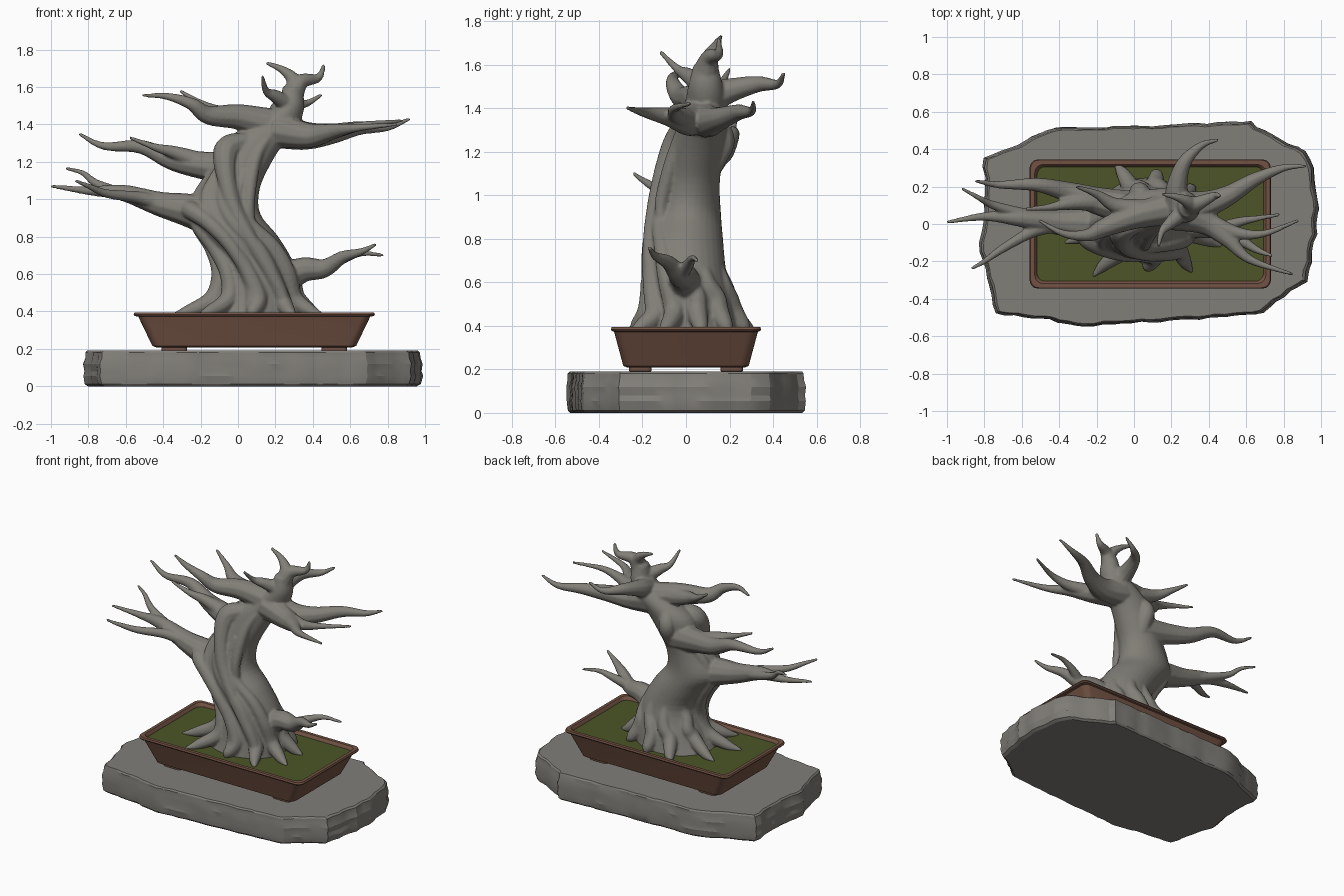
import bpy, bmesh, math, random
from mathutils import Vector

random.seed(4)
cube = bpy.data.objects.get("Cube")
if cube:
    bpy.data.objects.remove(cube, do_unlink=True)


def material(name, colour):
    mat = bpy.data.materials.new(name)
    mat.use_nodes = True
    mat.diffuse_color = (*colour, 1)
    bsdf = next(n for n in mat.node_tree.nodes if n.type == "BSDF_PRINCIPLED")
    bsdf.inputs["Base Color"].default_value = (*colour, 1)
    bsdf.inputs["Roughness"].default_value = 0.8
    return mat


bark = material("grey bark", (0.22, 0.21, 0.185))
stone = material("grey stone", (0.22, 0.21, 0.19))
clay = material("brown clay", (0.17, 0.085, 0.057))
moss = material("moss green", (0.072, 0.09, 0.02))


def loft(bm, rings):
    """Closed skin over a stack of equal-length rings."""
    loops = [[bm.verts.new(p) for p in ring] for ring in rings]
    n = len(loops[0])
    for a, b in zip(loops, loops[1:]):
        for i in range(n):
            j = (i + 1) % n
            bm.faces.new((a[i], a[j], b[j], b[i]))
    bm.faces.new(loops[0][::-1])
    bm.faces.new(loops[-1])


def finish(bm, name, mat, angle=35):
    bmesh.ops.recalc_face_normals(bm, faces=bm.faces)
    mesh = bpy.data.meshes.new(name)
    bm.to_mesh(mesh)
    bm.free()
    mesh.materials.append(mat)
    obj = bpy.data.objects.new(name, mesh)
    bpy.context.collection.objects.link(obj)
    bpy.ops.object.select_all(action="DESELECT")
    obj.select_set(True)
    bpy.context.view_layer.objects.active = obj
    bpy.ops.object.shade_smooth_by_angle(angle=math.radians(angle))
    return obj


def smooth_path(pts, steps=6):
    """Catmull-Rom through points of any dimension."""
    p = [2 * pts[0] - pts[1]] + pts + [2 * pts[-1] - pts[-2]]
    out = []
    for a, b, c, d in zip(p, p[1:], p[2:], p[3:]):
        for k in range(steps):
            t = k / steps
            out.append(0.5 * (2 * b + (c - a) * t + (2 * a - 5 * b + 4 * c - d) * t**2
                              + (3 * b - a - 3 * c + d) * t**3))
    return out + [pts[-1]]


def tube(bm, pts, sides=10):
    """Round tube through (x, y, z, radius) points."""
    path = smooth_path([Vector(p) for p in pts])
    side = None
    rings = []
    for i, p in enumerate(path):
        along = (path[min(i + 1, len(path) - 1)] - path[max(i - 1, 0)]).to_3d().normalized()
        side = along.orthogonal() if side is None else side - along * side.dot(along)
        side.normalize()
        up = along.cross(side)
        r = max(p.w, 0.007)
        rings.append([p.to_3d() + r * (side * math.cos(a) + up * math.sin(a))
                      for a in (math.tau * k / sides for k in range(sides))])
    loft(bm, rings)


def branch(bm, radius, *pts):
    """Limb with a thick base and a slender, slowly narrowing end."""
    last = len(pts) - 1
    tube(bm, [(*p, radius * (1 - i / last) ** 1.25 + 0.009) for i, p in enumerate(pts)])


# Stone slab: ragged outline with uneven, gently bulging sides
outline = [(-.81, .36), (-.63, .43), (-.42, .52), (0, .525), (.35, .54), (.63, .555), (.7, .5),
           (.92, .39), (.96, .3), (.995, .08), (.975, -.1), (.93, -.31), (.8, -.39), (.7, -.48),
           (.3, -.515), (-.27, -.55), (-.5, -.51), (-.74, -.48), (-.78, -.34), (-.835, -.1), (-.8, .1)]
edge = []
for a, b in zip(outline, outline[1:] + outline[:1]):
    a, b = Vector(a), Vector(b)
    parts = max(1, round((b - a).length / 0.05))
    edge += [a.lerp(b, k / parts) * random.uniform(0.988, 1.008) for k in range(parts)]
bm = bmesh.new()
layers = [(0, .968), (.012, .988), (.055, 1), (.08, .993), (.12, 1), (.15, .988), (.18, .984), (.19, .972)]
loft(bm, [[(p.x * s * random.uniform(.994, 1), p.y * s * random.uniform(.99, 1), z) for p in edge]
          for z, s in layers])
finish(bm, "stone_slab", stone, 22)


# Pot with rim, moss bed and four feet
def rounded(hx, hy, z, cx=0.087, cy=0, r=0.045):
    ring = []
    for quarter, (sx, sy) in enumerate([(1, 1), (-1, 1), (-1, -1), (1, -1)]):
        for k in range(6):
            a = math.pi / 2 * (quarter + k / 5)
            ring.append((cx + sx * (hx - r) + r * math.cos(a), cy + sy * (hy - r) + r * math.sin(a), z))
    return ring


bm = bmesh.new()
loft(bm, [rounded(*s) for s in [(.525, .27, .208), (.545, .288, .216), (.62, .33, .372), (.64, .341, .376),
                                (.645, .345, .384), (.64, .341, .395), (.618, .318, .395), (.61, .31, .386),
                                (.6, .3, .355)]])
finish(bm, "pot", clay)
bm = bmesh.new()
loft(bm, [rounded(.6, .3, .35), rounded(.607, .307, .373)])
finish(bm, "moss_bed", moss)
for side, sx in (("right", -1), ("left", 1)):
    for end, sy in (("front", -1), ("back", 1)):
        bm = bmesh.new()
        loft(bm, [rounded(h, h * .75, z, .087 + sx * .428, sy * .21, .02)
                  for h, z in ((.058, .186), (.068, .192), (.07, .222))])
        finish(bm, f"{end}_{side}_foot", clay)

# Trunk: leaning stack of ellipses (z, centre x, centre y, half width, half depth)
trunk = [Vector(r) for r in [
    (.35, .06, .02, .28, .23), (.48, .09, .02, .24, .205), (.65, .1, .005, .2, .18), (.8, .01, -.005, .205, .175),
    (.92, -.08, .005, .2, .155), (1.05, -.05, .02, .165, .135), (1.18, .02, .045, .15, .125),
    (1.3, .08, .07, .165, .115), (1.4, .19, .09, .135, .1), (1.5, .28, .09, .075, .08), (1.6, .29, .09, .05, .055)]]


def on_trunk(row, angle, scale=1.0):
    z, cx, cy, rx, ry = row
    return (cx + scale * rx * math.cos(angle), cy + scale * ry * math.sin(angle), z)


def trunk_row(z):
    for a, b in zip(trunk, trunk[1:]):
        if z <= b[0]:
            return a.lerp(b, (z - a[0]) / (b[0] - a[0]))
    return trunk[-1]


bm = bmesh.new()
loft(bm, [[on_trunk(row, math.tau * k / 32) for k in range(32)] for row in smooth_path(trunk, 4)])

# Roots: front ones climb into twisted ridges, back ones sink in early
roots = [(-.37, -.1), (-.22, -.28), (.07, -.25), (.31, -.26), (.47, -.12), (.46, .07),
         (.33, .2), (.12, .29), (-.1, .32), (-.32, .14)]
for i, (x, y) in enumerate(roots):
    angle = math.atan2(y / .23, (x - .06) / .28)
    front = y < 0
    top, twist, sink = (1.15, 1.0, .1) if front else (.75, .3, .28)
    foot = on_trunk(trunk_row(.42), angle, 1.03)
    pts = [(x, y, .37, .008), ((foot[0] + x) / 2, (foot[1] + y) / 2, .395, .035)]
    for k in range(6):
        t = k / 5
        bend = angle - twist * t + 0.06 * math.sin(2 * k + i)
        pts.append((*on_trunk(trunk_row(.47 + (top - .47) * t), bend, .94 - sink * t * t), .05 - .02 * t))
    tube(bm, pts)

# Heavy folds sweeping up the front, two of them ending in burls
folds = [
    [(.26, -.17, .36, .03), (.24, -.155, .47, .035), (.18, -.16, .6, .04), (.07, -.16, .78, .04),
     (-.02, -.135, .95, .045), (-.06, -.1, 1.1, .05), (-.07, -.05, 1.22, .065), (-.04, -.01, 1.28, .07),
     (.08, .02, 1.32, .04)],
    [(.06, -.19, .36, .03), (.07, -.17, .55, .035), (-.03, -.165, .74, .04), (-.15, -.135, .87, .045),
     (-.25, -.08, .94, .05), (-.27, 0, .95, .04)],
    [(.1, -.08, .76, .02), (.06, -.115, .93, .03), (.07, -.08, 1.1, .035), (.11, -.035, 1.25, .03), (.2, .01, 1.38, .02)],
    [(.02, .07, 1.03, .03), (.03, .14, 1.17, .05), (.03, .17, 1.26, .055), (.06, .13, 1.34, .04)]]
for fold in folds:
    tube(bm, fold)

# Lower right-hand limb and its forks
branch(bm, .11, (-.08, 0, .89), (-.26, 0, .94), (-.42, .01, .975), (-.62, .03, 1.035), (-.8, .04, 1.045), (-1, .01, 1.07))
branch(bm, .035, (-.42, .01, .98), (-.58, .05, 1.02), (-.75, .1, 1.08), (-.83, .14, 1.14), (-.92, .19, 1.165))
branch(bm, .035, (-.4, 0, .975), (-.54, -.04, 1.01), (-.7, -.13, 1.03), (-.8, -.2, 1.07), (-.87, -.24, 1.1))
# Middle right-hand limb and fork
branch(bm, .09, (0, .08, 1.16), (-.18, .12, 1.18), (-.35, .17, 1.21), (-.52, .21, 1.28), (-.72, .21, 1.285), (-.85, .23, 1.35))
branch(bm, .045, (-.2, .12, 1.2), (-.34, .11, 1.25), (-.45, .09, 1.28), (-.58, .08, 1.33))
# Upper right-hand limb and fork
branch(bm, .08, (.17, .08, 1.4), (0, .04, 1.44), (-.16, -.02, 1.45), (-.25, -.06, 1.51), (-.38, -.05, 1.55), (-.51, .02, 1.555))
branch(bm, .055, (.05, .07, 1.42), (-.1, .1, 1.46), (-.2, .16, 1.51), (-.31, .2, 1.58))
# Upper left-hand limbs
branch(bm, .09, (.2, .09, 1.37), (.36, .1, 1.34), (.5, .15, 1.35), (.65, .24, 1.38), (.8, .3, 1.385), (.92, .31, 1.43))
branch(bm, .085, (.2, .06, 1.37), (.38, .01, 1.34), (.5, -.08, 1.36), (.62, -.19, 1.38), (.85, -.27, 1.4))
branch(bm, .042, (.42, 0, 1.35), (.56, -.05, 1.37), (.7, -.05, 1.4), (.88, .02, 1.42))
# Back limb and crown
branch(bm, .07, (.24, .1, 1.44), (.23, .2, 1.48), (.27, .33, 1.51), (.36, .42, 1.51), (.45, .45, 1.56))
branch(bm, .045, (.28, .08, 1.5), (.2, .01, 1.55), (.15, -.04, 1.58), (.13, -.12, 1.66))
branch(bm, .055, (.29, .09, 1.55), (.3, .11, 1.63), (.24, .14, 1.69), (.15, .16, 1.73))
branch(bm, .055, (.29, .09, 1.56), (.34, .11, 1.63), (.43, .15, 1.65), (.46, .15, 1.72))
# Low left-hand limb and fork
branch(bm, .08, (.2, 0, .54), (.34, -.01, .62), (.46, -.03, .63), (.56, -.08, .69), (.66, -.14, .72), (.74, -.17, .76))
branch(bm, .03, (.45, -.03, .63), (.56, .01, .68), (.66, .03, .71), (.78, .05, .7))

# Fuse the limbs into one smooth body
tree = finish(bm, "tree", bark)
remesh = tree.modifiers.new("fuse", "REMESH")
remesh.mode = "VOXEL"
remesh.voxel_size = 0.008
remesh.use_smooth_shade = True
soften = tree.modifiers.new("soften", "SMOOTH")
soften.factor = 0.5
soften.iterations = 5
for name in ("fuse", "soften"):
    bpy.ops.object.modifier_apply(modifier=name)
bpy.ops.object.shade_smooth()
